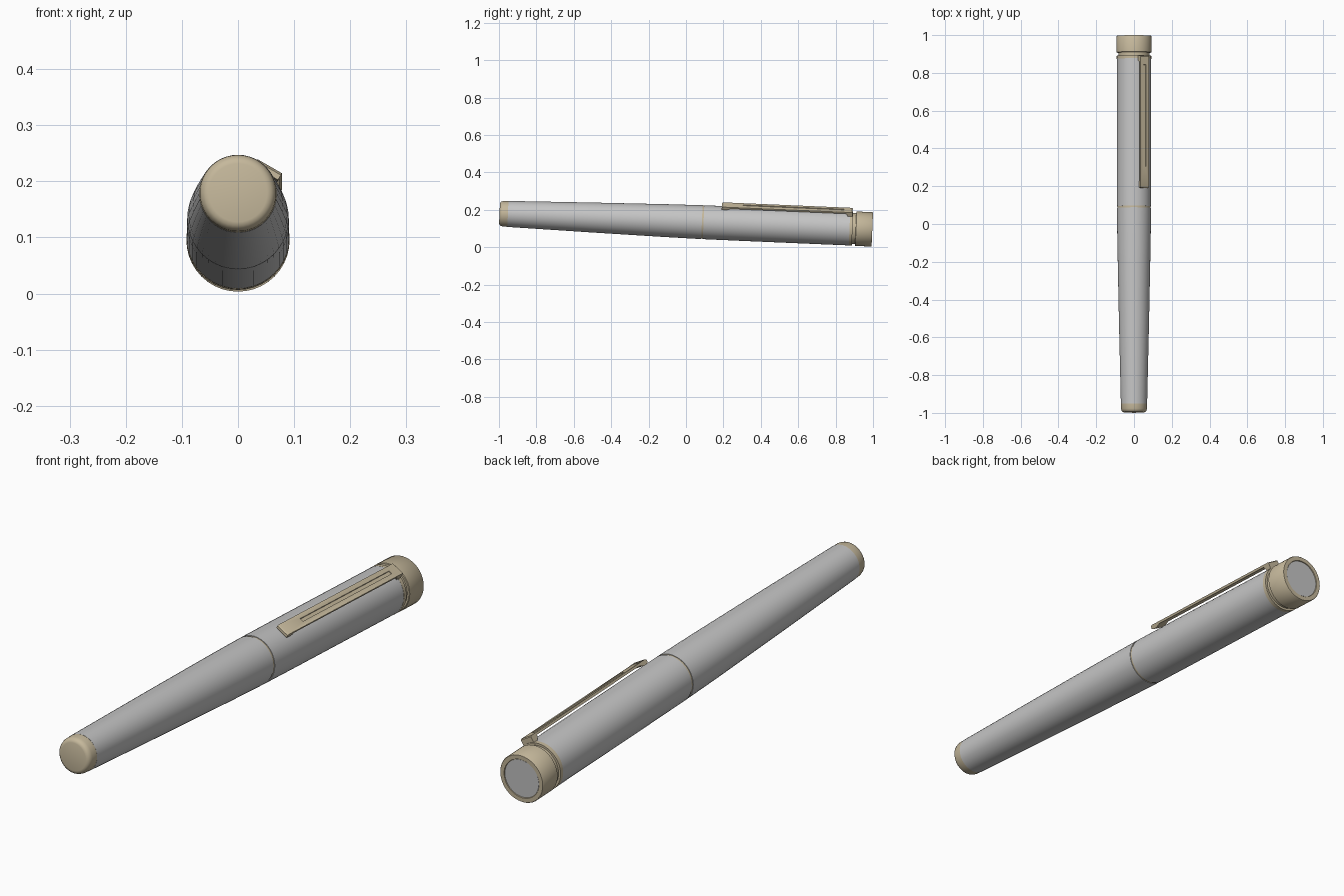
import bpy, bmesh, math
from mathutils import Matrix

cube = bpy.data.objects.get("Cube")
if cube:
    bpy.data.objects.remove(cube)


def material(name, rgb):
    m = bpy.data.materials.new(name)
    m.use_nodes = True
    m.diffuse_color = (*rgb, 1)
    m.node_tree.nodes["Principled BSDF"].inputs["Base Color"].default_value = (*rgb, 1)
    return m


silver = material("silver grey", (0.56, 0.56, 0.56))
gold = material("pale gold", (0.56, 0.48, 0.33))

# The pen is built along y, then tipped so that its thick end rests low
TILT = Matrix.Translation((0, 0, 0.1375)) @ Matrix.Rotation(math.radians(-2.43), 4, "X")
SIDES = 40


def finish(name, bm, mat, matrix):
    bmesh.ops.recalc_face_normals(bm, faces=bm.faces)
    mesh = bpy.data.meshes.new(name)
    bm.to_mesh(mesh)
    bm.free()
    mesh.materials.append(mat)
    ob = bpy.data.objects.new(name, mesh)
    bpy.context.collection.objects.link(ob)
    ob.matrix_world = matrix
    bpy.ops.object.select_all(action="DESELECT")
    ob.select_set(True)
    bpy.context.view_layer.objects.active = ob
    bpy.ops.object.shade_smooth_by_angle(angle=math.radians(35))
    return ob


def lathe(name, profile, mat):
    """Turn (y, radius) points around the pen axis and close both ends."""
    bm = bmesh.new()
    rings = []
    for y, r in profile:
        angles = [2 * math.pi * i / SIDES for i in range(SIDES)]
        rings.append([bm.verts.new((r * math.cos(a), y, r * math.sin(a))) for a in angles])
    for a, b in zip(rings, rings[1:]):
        for i in range(SIDES):
            j = (i + 1) % SIDES
            bm.faces.new((a[i], a[j], b[j], b[i]))
    bm.faces.new(rings[0])
    bm.faces.new(rings[-1])
    return finish(name, bm, mat, TILT)


# Rounded end of the barrel
lathe("barrel_end", [(-0.998, 0.052), (-0.996, 0.059), (-0.99, 0.065),
                     (-0.98, 0.068), (-0.953, 0.069)], gold)
# Tapered barrel
lathe("barrel", [(-0.953, 0.0695), (-0.5, 0.080), (-0.1, 0.088), (0.085, 0.0905)], silver)
# Narrow seam between barrel and cap
lathe("seam_ring", [(0.085, 0.0885), (0.094, 0.0885)], gold)
# Straight cap
lathe("cap", [(0.094, 0.0905), (0.3, 0.091), (0.875, 0.091)], silver)
# Band, groove and knob at the cap end
lathe("cap_band", [(0.875, 0.0915), (0.891, 0.0915)], gold)
lathe("knob_groove", [(0.891, 0.083), (0.908, 0.083)], gold)
lathe("knob", [(0.908, 0.0895), (0.91, 0.092), (0.994, 0.092), (0.997, 0.09),
               (0.997, 0.074), (0.993, 0.073)], gold)
lathe("knob_disc", [(0.992, 0.072), (0.995, 0.072)], silver)

# Clip: a side profile with a foot and a tip, widened across the cap
side = [(0.888, 0.085), (0.888, 0.110), (0.884, 0.113), (0.195, 0.113), (0.188, 0.109),
        (0.188, 0.099), (0.198, 0.095), (0.215, 0.096), (0.235, 0.104),
        (0.855, 0.104), (0.865, 0.085)]
HALF = 0.0253
bm = bmesh.new()
outline = bm.faces.new([bm.verts.new((-HALF, y, z)) for y, z in side])
grown = bmesh.ops.extrude_face_region(bm, geom=[outline])
for v in grown["geom"]:
    if isinstance(v, bmesh.types.BMVert):
        v.co.x = HALF
bmesh.ops.recalc_face_normals(bm, faces=bm.faces)

# Long groove pressed into the top of the clip
top = max((f for f in bm.faces if f.normal.z > 0.99), key=lambda f: f.calc_area())
bmesh.ops.inset_individual(bm, faces=[top], thickness=0.01)
for v in top.verts:
    v.co.x = math.copysign(0.007, v.co.x)
    v.co.y = 0.84 if v.co.y > 0.5 else 0.30
bmesh.ops.inset_individual(bm, faces=[top], thickness=0.0005, depth=-0.004)
finish("clip", bm, gold, TILT @ Matrix.Rotation(math.radians(30), 4, "Y"))
